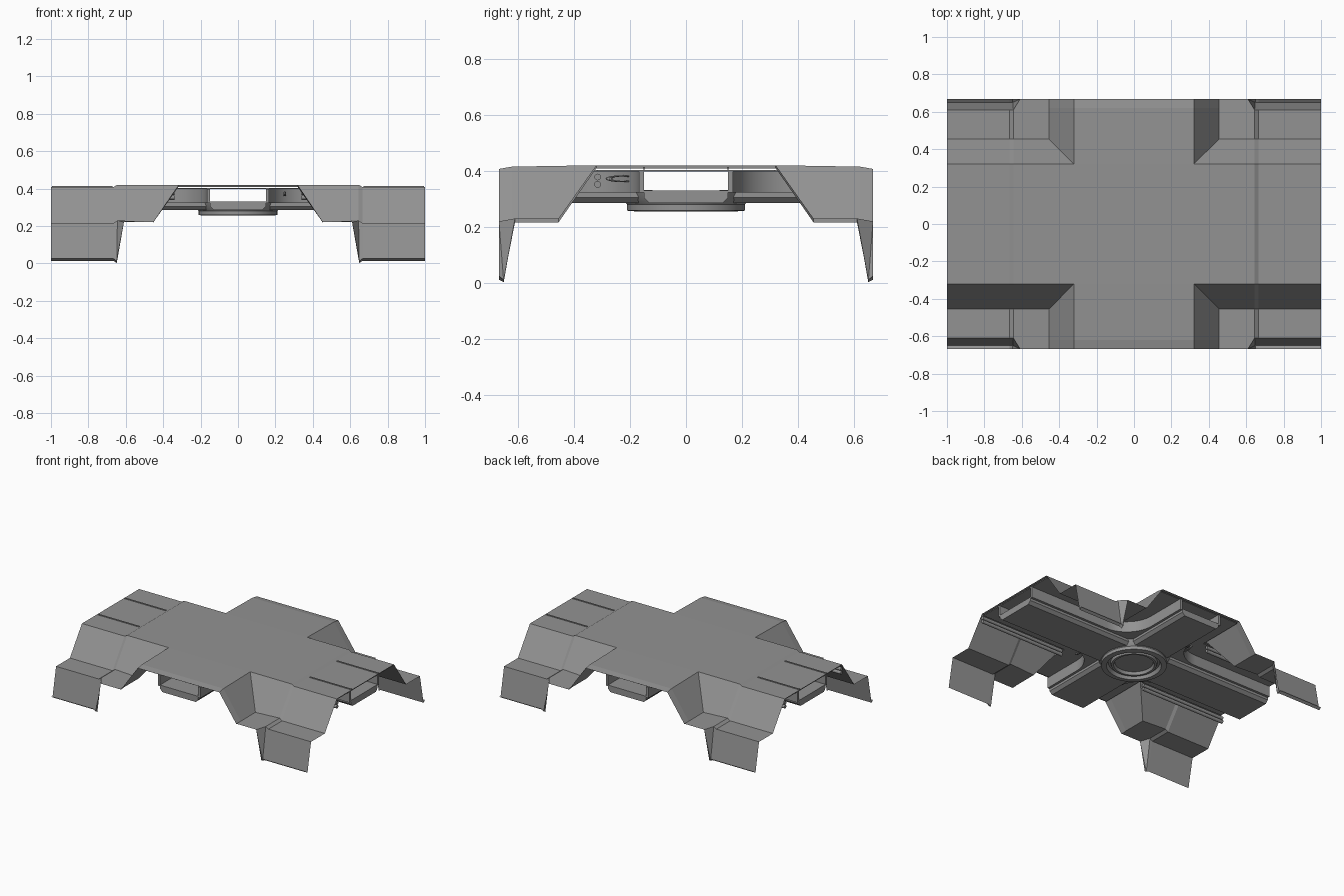
import bpy, bmesh, math

if "Cube" in bpy.data.objects:
    bpy.data.objects.remove(bpy.data.objects["Cube"])

QUADS = [(1, 1), (-1, 1), (-1, -1), (1, -1)]


def finish(name, bm):
    bmesh.ops.remove_doubles(bm, verts=bm.verts, dist=0.0005)
    bmesh.ops.recalc_face_normals(bm, faces=bm.faces)
    me = bpy.data.meshes.new(name)
    bm.to_mesh(me)
    bm.free()
    ob = bpy.data.objects.new(name, me)
    bpy.context.collection.objects.link(ob)
    return ob


def box(name, x0, x1, y0, y1, z0, z1):
    bm = bmesh.new()
    bmesh.ops.create_cube(bm, size=1)
    for v in bm.verts:
        v.co = (x1 if v.co.x > 0 else x0, y1 if v.co.y > 0 else y0, z1 if v.co.z > 0 else z0)
    return finish(name, bm)


def prism(name, pts, to3d, a, b):
    """Extrude a 2D outline from a to b; to3d(u, v, w) places the points."""
    bm = bmesh.new()
    lo = [bm.verts.new(to3d(u, v, a)) for u, v in pts]
    hi = [bm.verts.new(to3d(u, v, b)) for u, v in pts]
    bm.faces.new(lo)
    bm.faces.new(hi)
    for i in range(len(pts)):
        j = (i + 1) % len(pts)
        bm.faces.new((lo[i], lo[j], hi[j], hi[i]))
    return finish(name, bm)


def smooth(ob):
    bpy.ops.object.select_all(action='DESELECT')
    bpy.context.view_layer.objects.active = ob
    ob.select_set(True)
    bpy.ops.object.shade_smooth_by_angle(angle=math.radians(25))


def lathe(name, prof, n=40):
    bm = bmesh.new()
    rings = [[bm.verts.new((r * math.cos(2 * math.pi * i / n), r * math.sin(2 * math.pi * i / n), z))
              for i in range(n)] for r, z in prof]
    for a, b in zip(rings, rings[1:]):
        for i in range(n):
            j = (i + 1) % n
            bm.faces.new((a[i], a[j], b[j], b[i]))
    bm.faces.new(rings[0])
    bm.faces.new(rings[-1])
    smooth(finish(name, bm))


# Folded outer sheet: one quadrant described, repeated four times
T, H, L, E = 0.42, 0.415, 0.22, 0.667
bm = bmesh.new()
for sx, sy in QUADS:
    def f(*pts):
        bm.faces.new([bm.verts.new((x * sx, y * sy, z)) for x, y, z in pts])
    # centre and short arm
    f((0, 0, T), (.32, 0, T), (.32, .32, T), (0, .32, T))
    f((0, .32, T), (.32, .32, T), (.32, .62, H), (0, .62, H))
    f((0, .62, H), (.32, .62, H), (.32, E, .407), (0, E, .407))
    f((.32, .32, T), (.455, .455, L), (.455, .62, L), (.32, .62, H))
    f((.32, .62, H), (.455, .62, L), (.455, E, L - .004), (.32, E, .407))
    # long arm with the small step near x = 0.65
    f((.32, 0, T), (.645, 0, T), (.645, .32, T), (.32, .32, T))
    f((.32, .32, T), (.645, .32, T), (.645, .455, L + .01), (.455, .455, L))
    section = [(0, 0), (.32, 0), (.455, 1), (.61, 1)]
    stations = [(.645, T, L + .01), (.665, .409, L - .004), (1, .409, L - .004)]
    for (xa, ta, la), (xb, tb, lb) in zip(stations, stations[1:]):
        for (y0, k0), (y1, k1) in zip(section, section[1:]):
            f((xa, y0, la if k0 else ta), (xb, y0, lb if k0 else tb),
              (xb, y1, lb if k1 else tb), (xa, y1, la if k1 else ta))
    # low corner shelf, corner facet, hanging flap and its lip
    f((.455, .455, L), (.645, .455, L + .01), (.645, .61, L + .01), (.61, E, L), (.455, E, L))
    f((.61, E, L), (.645, .61, L + .01), (.648, .65, .003))
    f((.61, E, L), (.648, .65, .003), (.65, E, .012))
    f((.645, .61, L + .01), (.665, .61, L - .004), (.665, .65, .012), (.648, .65, .003))
    f((.665, .61, L - .004), (1, .61, L - .004), (1, .65, .012), (.665, .65, .012))
    f((.648, .65, .003), (.665, .65, .012), (.665, E, .025), (.65, E, .012))
    f((.665, .65, .012), (1, .65, .012), (1, E, .025), (.665, E, .025))
finish("outer_sheet", bm)

# Ceiling panels under the plateau
box("long_ceiling", -.99, .99, -.315, .315, .397, .403)
box("short_ceiling", -.315, .315, -.65, .65, .397, .403)

# Chamfered duct floors
tray = [(-.15, .33), (-.15, .305), (-.13, .285), (.13, .285), (.15, .305), (.15, .33)]
prism("long_duct_floor", tray, lambda u, v, w: (w, u, v), -.99, .99)
prism("short_duct_floor", tray, lambda u, v, w: (u, w, v), -.66, .66)


# Thin duct walls sweeping round each inner corner
def bend(r, n=10):
    c = .37
    return [(c - r * math.sin(a), c - r * math.cos(a)) for a in
            [math.pi / 2 * i / n for i in range(n + 1)]]


wall = [(.99, .15)] + bend(.22) + [(.15, .66), (.167, .66)] + bend(.203)[::-1] + [(.99, .167)]
corner_floor = [(.12, .12), (.37, .12)] + bend(.203) + [(.12, .37)]
for i, (sx, sy) in enumerate(QUADS):
    place = lambda u, v, w, sx=sx, sy=sy: (u * sx, v * sy, w)
    smooth(prism(f"duct_wall_{i}", wall, place, .322, .398))
    prism(f"corner_floor_{i}", corner_floor, place, .322, .331)
    # seam strip on the long arm's top
    ys = sorted((sy * .146, sy * .154))
    xs = sorted((sx * .67, sx * .995))
    box(f"top_seam_{i}", xs[0], xs[1], ys[0], ys[1], .405, .414)

# Hanging ring fitting at the centre
lathe("centre_ring", [(.235, .33), (.225, .30), (.21, .28), (.21, .258), (.175, .255), (.165, .28),
                      (.15, .28), (.145, .262), (.13, .262), (.122, .282)])

# Service pipes beside the long duct
for i, (sx, sy) in enumerate(QUADS[1:]):
    for j, z in enumerate((.352, .378)):
        bpy.ops.mesh.primitive_cylinder_add(vertices=12, radius=.012, depth=.66,
                                            location=(sx * .67, sy * .315, z),
                                            rotation=(0, math.pi / 2, 0))
        bpy.context.object.name = f"service_pipe_{i}_{j}"

# Oval port frames on the duct walls
for i, s in enumerate((1, -1)):
    bpy.ops.mesh.primitive_torus_add(major_radius=.05, minor_radius=.012, major_segments=24,
                                     minor_segments=8, location=(s * .25, -s * .225, .372),
                                     rotation=(0, math.pi / 2, 0))
    bpy.context.object.scale = (.2, 1, .5)
    bpy.context.object.name = f"port_frame_{i}"

# Dark grey finish on every part
grey = bpy.data.materials.new("dark_grey")
grey.diffuse_color = (.29, .29, .29, 1)
grey.use_nodes = True
grey.node_tree.nodes["Principled BSDF"].inputs["Base Color"].default_value = grey.diffuse_color
for ob in bpy.context.collection.objects:
    ob.data.materials.append(grey)
